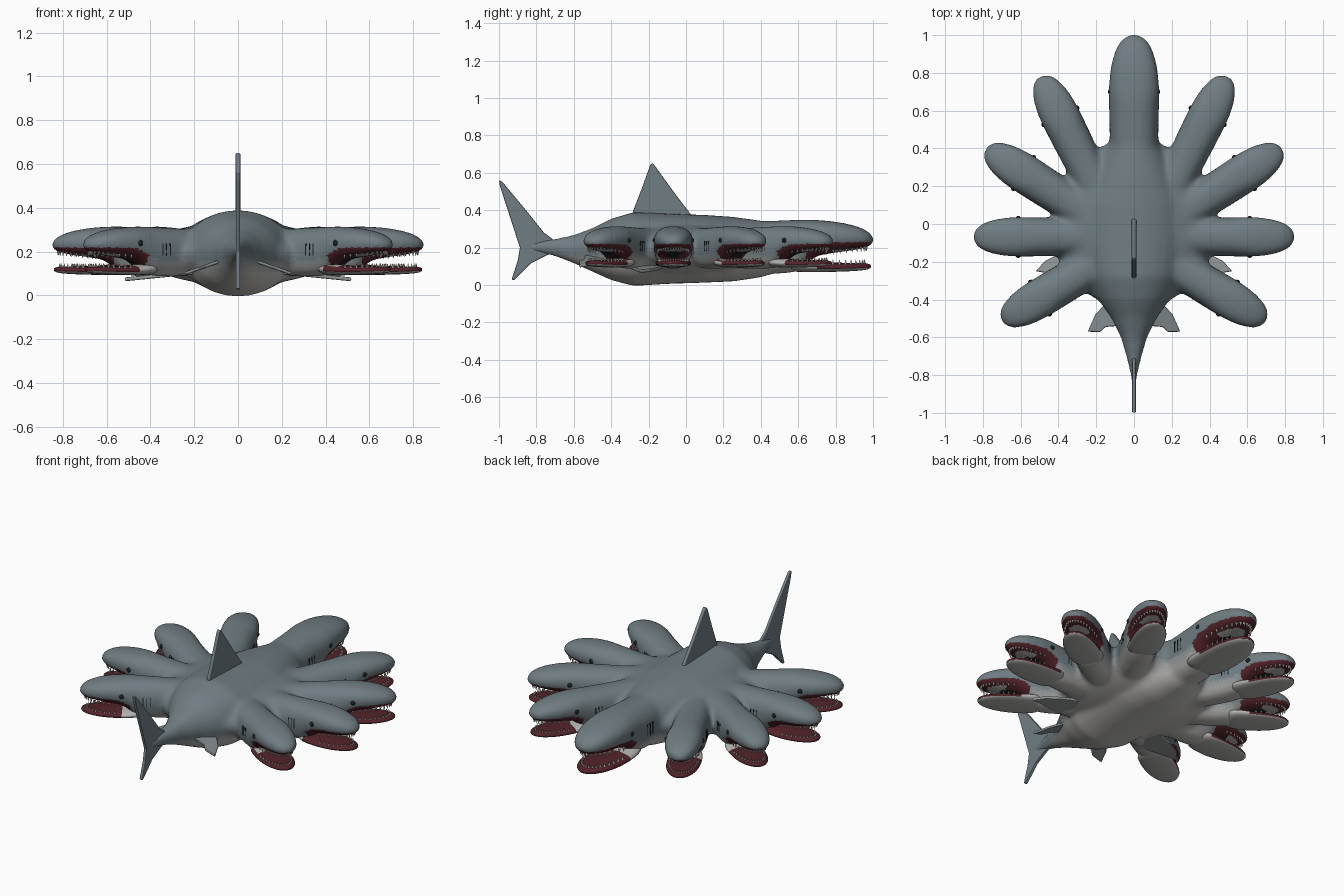
import bpy, bmesh, math
from mathutils import Matrix, Vector

if "Cube" in bpy.data.objects:
    bpy.data.objects.remove(bpy.data.objects["Cube"])

def mat(name, c):
    m = bpy.data.materials.new(name)
    m.diffuse_color = (*c, 1)
    m.use_nodes = True
    m.node_tree.nodes["Principled BSDF"].inputs["Base Color"].default_value = m.diffuse_color
    return m

BACK, BELLY = Vector((.16, .205, .225)), Vector((.52, .51, .49))
SKIN = [mat(f"skin_{i}", BACK.lerp(BELLY, i / 5)) for i in range(6)]
GUM = mat("gum", (.085, .017, .022))
DARK = mat("dark", (.012, .014, .016))
TOOTH = mat("tooth", (.7, .68, .6))

def finish(bm, name, mats, smooth=True):
    me = bpy.data.meshes.new(name)
    bm.to_mesh(me)
    bm.free()
    ob = bpy.data.objects.new(name, me)
    bpy.context.collection.objects.link(ob)
    for m in mats:
        me.materials.append(m)
    for p in me.polygons:
        p.use_smooth = smooth
    return ob

def loft(bm, sections, M, n=28, power=.85):
    # sections: (position along y, half width, bottom z, top z)
    rings = []
    for t, w, lo, hi in sections:
        ring = []
        for k in range(n):
            a = 2 * math.pi * k / n
            c, s = math.cos(a), math.sin(a)
            x = math.copysign(abs(c) ** power, c) * w
            z = (lo + hi) / 2 + math.copysign(abs(s) ** power, s) * (hi - lo) / 2
            ring.append(bm.verts.new(M @ Vector((x, t, z))))
        rings.append(ring)
    for a, b in zip(rings, rings[1:]):
        for k in range(n):
            bm.faces.new((a[k], a[(k + 1) % n], b[(k + 1) % n], b[k]))
    bm.faces.new(rings[0])
    bm.faces.new(rings[-1])
    bmesh.ops.recalc_face_normals(bm, faces=bm.faces)

# nine heads: (eye-centre x, y, heading from +y in degrees, scale)
HEADS = [(0, .70, 0, 1)]
for sx in (1, -1):
    for x, y, a in ((.39, .57, 26.5), (.585, .27, 57), (.613, -.068, 90), (.497, -.392, 121)):
        HEADS.append((sx * x, y, sx * a, .79))
ZC = .185
FRAMES = [Matrix.Translation((x, y, ZC)) @ Matrix.Rotation(-math.radians(a), 4, 'Z') @ Matrix.Scale(s, 4)
          for x, y, a, s in HEADS]

SPINE = [(-.86, .012, .185, .215), (-.78, .022, .168, .24), (-.7, .042, .152, .248), (-.6, .07, .115, .268),
         (-.5, .12, .07, .305), (-.4, .19, .025, .355), (-.28, .25, -.006, .39), (-.1, .28, .005, .382),
         (.1, .28, .012, .375), (.25, .22, .018, .365), (.4, .15, .04, .345), (.5, .1, .07, .32)]
NECK_HEAD = [(-.56, .12, -.11, .15), (-.35, .126, -.125, .153), (-.2, .13, -.125, .16), (-.11, .132, -.115, .164),
             (-.06, .133, -.075, .165), (0, .134, -.03, .163), (.08, .13, -.015, .156), (.15, .12, -.006, .145),
             (.21, .103, .004, .13), (.25, .085, .012, .115), (.28, .062, .022, .096), (.297, .036, .035, .078),
             (.304, .012, .048, .064)]
JAW = [(-.16, .09, -.11, -.05), (-.1, .118, -.117, -.045), (0, .124, -.117, -.062), (.1, .119, -.115, -.066),
       (.18, .103, -.112, -.066), (.24, .076, -.108, -.066), (.275, .045, -.102, -.07), (.29, .015, -.093, -.077)]

# body with necks and snouts, fused and smoothed
bm = bmesh.new()
loft(bm, SPINE, Matrix(), power=1)
for F in FRAMES:
    loft(bm, NECK_HEAD, F)
bmesh.ops.create_uvsphere(bm, u_segments=40, v_segments=20, radius=1,
                          matrix=Matrix.Translation((0, 0, .19)) @ Matrix.Diagonal((.44, .45, .145, 1)))
body = finish(bm, "body", SKIN + [GUM, DARK])
r = body.modifiers.new("fuse", 'REMESH')
r.mode, r.voxel_size = 'VOXEL', .011
sm = body.modifiers.new("smooth", 'SMOOTH')
sm.factor, sm.iterations = .5, 24
dg = bpy.context.evaluated_depsgraph_get()
fused = bpy.data.meshes.new_from_object(body.evaluated_get(dg))
body.modifiers.clear()
body.data = fused
INV = [F.inverted() for F in FRAMES]

def skin_index(z, nz):
    v = (.185 - z) / .09 - .35 * nz - .1
    return max(0, min(5, int(v * 5)))

for p in fused.polygons:
    p.use_smooth = True
    c, nz = p.center, p.normal.z
    p.material_index = skin_index(c.z, nz)
    for I in INV:
        q = I @ c
        if abs(q.x) < .15 and q.y > -.06 and q.z < .045 and nz < -.35:
            inner = (q.x / .085) ** 2 + ((q.y - .02) / .2) ** 2 < 1
            core = (q.x / .045) ** 2 + ((q.y - .03) / .11) ** 2 < 1
            p.material_index = 7 if core else (3 if inner and q.y > .1 else 6)

# lower jaws
bm = bmesh.new()
for F in FRAMES:
    loft(bm, JAW, F, n=20)
jaw = finish(bm, "lower_jaws", [GUM, SKIN[4]])
for p in jaw.data.polygons:
    t = min((I @ p.center for I in INV), key=lambda q: q.length).y
    p.material_index = 1 if p.normal.z < -.6 or t < -.05 else 0
sub = jaw.modifiers.new("round", 'SUBSURF')
sub.levels = sub.render_levels = 1

# teeth, eyes and gill slits
teeth, eyes, gills = bmesh.new(), bmesh.new(), bmesh.new()
for F in FRAMES:
    for k in range(19):
        a = math.pi * (k + .5) / 19
        c, s = math.cos(a), math.sin(a)
        up = Matrix.Translation((.108 * c, .03 + .235 * s, -.014 + .022 * s)) @ Matrix.Rotation(math.pi, 4, 'X')
        dn = Matrix.Translation((.1 * c, .03 + .225 * s, -.062))
        for T in (up, dn):
            bmesh.ops.create_cone(teeth, cap_ends=True, segments=5, radius1=.008, radius2=.0005,
                                  depth=.026, matrix=F @ T)
    sc = F.to_scale().x
    for sx in (1, -1):
        bmesh.ops.create_uvsphere(eyes, u_segments=14, v_segments=8, radius=.0165 / sc ** .5,
                                  matrix=F @ Matrix.Translation((sx * .122, 0, .068)))
        for k in range(3):
            bmesh.ops.create_cube(gills, size=1, matrix=F @ Matrix.Translation((sx * .124, -.15 - .025 * k, .03))
                                  @ Matrix.Diagonal((.012, .005, .07, 1)))
finish(teeth, "teeth", [TOOTH], False)
finish(eyes, "eyes", [DARK])
finish(gills, "gill_slits", [DARK], False)

# fins: an outline thickened along a direction
def fin(name, pts, d, m):
    bm = bmesh.new()
    d = Vector(d)
    a = [bm.verts.new(Vector(p) + d) for p in pts]
    b = [bm.verts.new(Vector(p) - d) for p in pts]
    bm.faces.new(a)
    bm.faces.new(b[::-1])
    for i in range(len(a)):
        j = (i + 1) % len(a)
        bm.faces.new((a[i], b[i], b[j], a[j]))
    bmesh.ops.recalc_face_normals(bm, faces=bm.faces)
    ob = finish(bm, name, [m], False)
    bv = ob.modifiers.new("edge", 'BEVEL')
    bv.width, bv.segments = .006, 2

fin("dorsal_fin", [(0, y, z) for y, z in ((.06, .34), (.02, .385), (-.06, .49), (-.165, .635), (-.18, .652),
    (-.192, .64), (-.235, .52), (-.285, .39), (-.28, .34))], (.012, 0, 0), SKIN[0])
fin("tail_fin", [(0, y, z) for y, z in ((-.71, .243), (-.76, .28), (-.86, .405), (-.985, .555), (-1, .56),
    (-.995, .53), (-.94, .36), (-.888, .2), (-.9, .13), (-.932, .03), (-.92, .025), (-.83, .115), (-.72, .17))],
    (.01, 0, 0), SKIN[0])
for sx, side in ((1, "right"), (-1, "left")):
    fin("pectoral_fin_" + side, [(sx * x, y, .125 - .1 * x) for x, y in ((.2, -.1), (.38, -.15), (.47, -.195),
        (.52, -.25), (.46, -.26), (.34, -.29), (.2, -.31))], (0, 0, .009), SKIN[2])
    fin("pelvic_fin_" + side, [(sx * x, y, .185 - .35 * x) for x, y in ((.04, -.38), (.16, -.43), (.205, -.48),
        (.245, -.57), (.18, -.572), (.15, -.545), (.09, -.54), (.04, -.53))], (0, 0, .008), SKIN[1])
